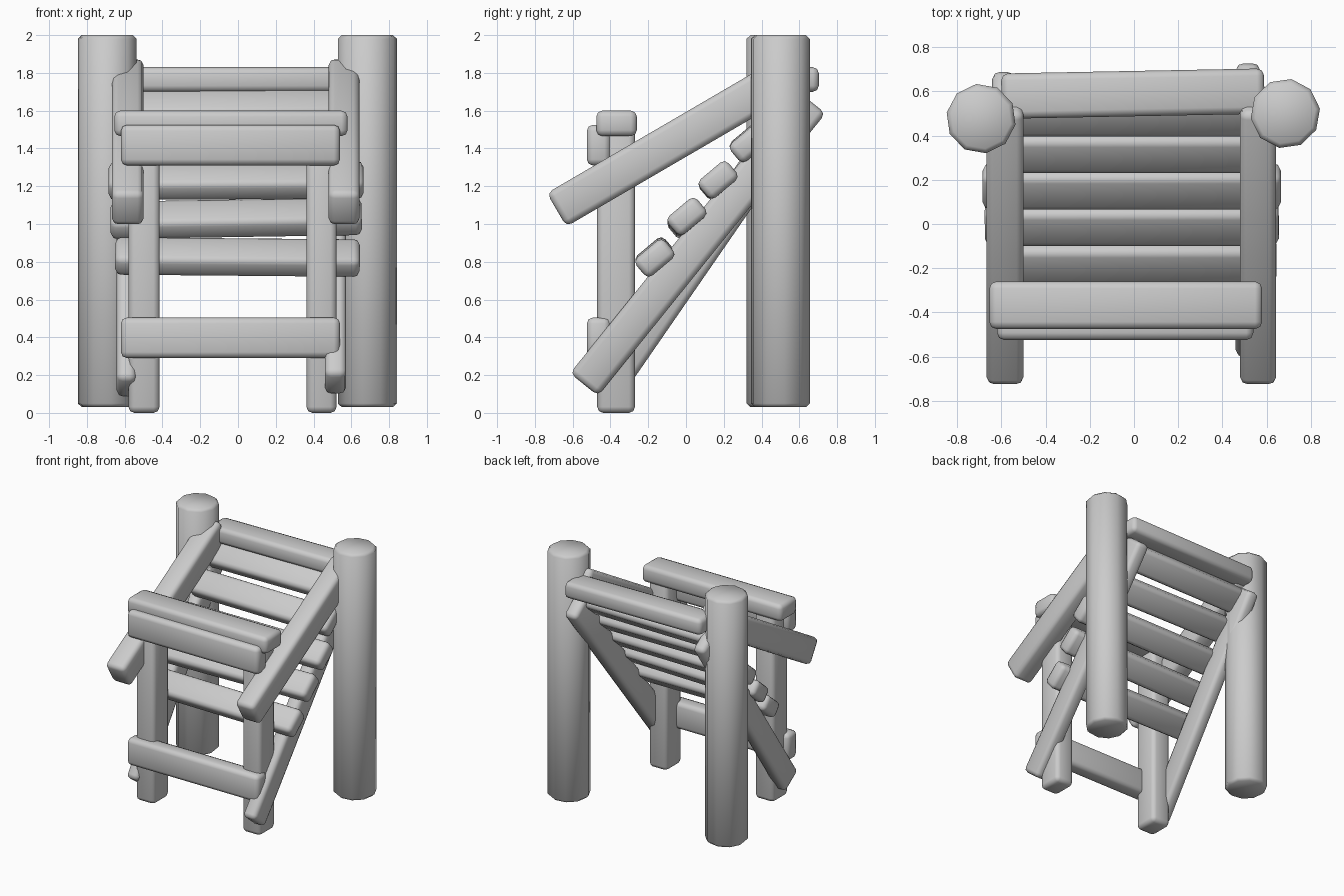
import bpy
from math import radians, atan2, hypot, degrees

if "Cube" in bpy.data.objects:
    bpy.data.objects.remove(bpy.data.objects["Cube"])


def finish(ob, name, bevel, segments=2):
    ob.name = name
    m = ob.modifiers.new("Rounded edges", 'BEVEL')
    m.width, m.segments = bevel, segments
    m.limit_method = 'ANGLE'
    m.angle_limit = radians(50)
    bpy.ops.object.modifier_apply(modifier=m.name)
    bpy.ops.object.shade_smooth_by_angle(angle=radians(50))
    return ob


def beam(name, center, size, rot=(0, 0, 0), bevel=0.032):
    bpy.ops.mesh.primitive_cube_add(size=1, location=center,
                                    rotation=[radians(a) for a in rot])
    ob = bpy.context.object
    ob.scale = size
    bpy.ops.object.transform_apply(location=False, rotation=False, scale=True)
    return finish(ob, name, bevel)


def span(name, x, y, z):
    """Upright beam from its extents on each axis."""
    ends = (x, y, z)
    return beam(name, [(a + b) / 2 for a, b in ends], [b - a for a, b in ends])


def rail(name, x, start, end, width, depth):
    """Sloping beam between two (y, z) end centres."""
    dy, dz = end[0] - start[0], end[1] - start[1]
    return beam(name, ((x[0] + x[1]) / 2, (start[0] + end[0]) / 2, (start[1] + end[1]) / 2),
                (width, hypot(dy, dz), depth), (degrees(atan2(dz, dy)), 0, 0))


# Tall round back posts
for name, x, y, turn in (("back_post_left", -0.692, 0.477, 8), ("back_post_right", 0.685, 0.50, 26)):
    bpy.ops.mesh.primitive_cylinder_add(vertices=10, radius=0.158, depth=1.97,
                                        location=(x, y, 1.015), rotation=(0, 0, radians(turn)))
    finish(bpy.context.object, name, 0.02, 1)

# Square front posts
span("front_post_left", (-0.58, -0.415), (-0.47, -0.27), (0, 1.52))
span("front_post_right", (0.362, 0.522), (-0.47, -0.27), (0, 1.52))

# Front cross beams
span("front_cap_beam", (-0.655, 0.58), (-0.475, -0.26), (1.465, 1.6))
span("front_upper_beam", (-0.62, 0.54), (-0.525, -0.40), (1.31, 1.525))
span("front_lower_beam", (-0.62, 0.54), (-0.525, -0.40), (0.29, 0.505))

# Sloping hand rails
rail("hand_rail_left", (-0.667, -0.50), (-0.685, 1.075), (0.55, 1.795), 0.167, 0.205)
rail("hand_rail_right", (0.48, 0.643), (-0.685, 1.075), (0.55, 1.795), 0.163, 0.205)

# Stair stringers
rail("stringer_left", (-0.642, -0.54), (-0.43, 0.13), (0.62, 1.65), 0.102, 0.195)
rail("stringer_right", (0.46, 0.572), (-0.54, 0.15), (0.665, 1.645), 0.112, 0.19)

# Stair treads: x extents, (y, z) centre, roll
treads = (
    (-0.65, 0.645, -0.165, 0.825, 0.5),
    (-0.675, 0.655, 0.005, 1.03, -0.9),
    (-0.685, 0.665, 0.17, 1.23, -0.3),
    (-0.61, 0.61, 0.335, 1.43, 0.4),
    (-0.60, 0.58, 0.50, 1.615, -0.4),
)
for i, (x0, x1, y, z, roll) in enumerate(treads):
    beam(f"tread_{i + 1}", ((x0 + x1) / 2, y, z), (x1 - x0, 0.20, 0.125), (40, roll, 0))

# Flat landing board at the top
beam("top_board", (-0.005, 0.59, 1.765), (1.19, 0.205, 0.13), (0, 0, 1.1))
